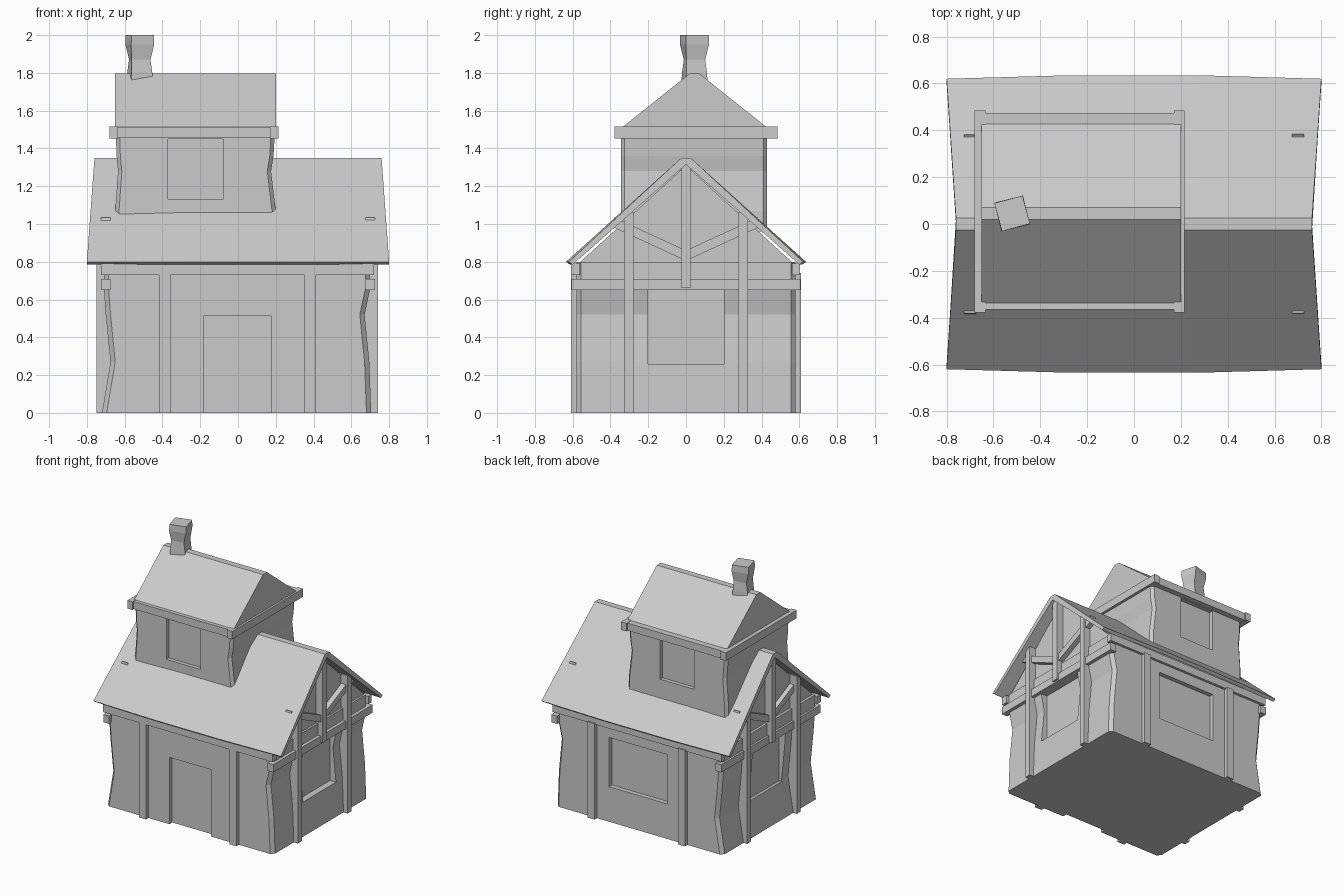
import bpy, bmesh, math
from mathutils import Vector

if "Cube" in bpy.data.objects:
    bpy.data.objects.remove(bpy.data.objects["Cube"])


def finish(name, bm):
    bmesh.ops.recalc_face_normals(bm, faces=bm.faces)
    me = bpy.data.meshes.new(name)
    bm.to_mesh(me)
    bm.free()
    ob = bpy.data.objects.new(name, me)
    bpy.context.collection.objects.link(ob)
    return ob


def loft(name, rings):
    """Closed solid through rings of equal point count."""
    bm = bmesh.new()
    vs = [[bm.verts.new(p) for p in r] for r in rings]
    n = len(vs[0])
    for a, b in zip(vs, vs[1:]):
        for i in range(n):
            j = (i + 1) % n
            bm.faces.new((a[i], a[j], b[j], b[i]))
    bm.faces.new(vs[0][::-1])
    bm.faces.new(vs[-1])
    return finish(name, bm)


def box(name, x0, x1, y0, y1, z0, z1):
    return loft(name, [[(x0, y0, z), (x1, y0, z), (x1, y1, z), (x0, y1, z)]
                       for z in (z0, z1)])


def chamfered(x0, x1, y0, y1, z, c):
    return [(x0 + c, y0, z), (x1 - c, y0, z), (x1, y0 + c, z), (x1, y1 - c, z),
            (x1 - c, y1, z), (x0 + c, y1, z), (x0, y1 - c, z), (x0, y0 + c, z)]


def prism_x(name, profile, x0, x1):
    return loft(name, [[(x, y, z) for y, z in profile] for x in (x0, x1)])


def carve(ob, boxes):
    for b in boxes:
        cutter = box("cutter", *b)
        cutter.hide_render = True
        m = ob.modifiers.new("recess", 'BOOLEAN')
        m.operation, m.solver, m.object = 'DIFFERENCE', 'EXACT', cutter
        bpy.context.view_layer.objects.active = ob
        bpy.ops.object.modifier_apply(modifier=m.name)
        bpy.data.objects.remove(cutter)


# Lower walls: crooked, chamfered corners, with door and window recesses
levels = [(0, -.72, .705), (.27, -.675, .695), (.52, -.70, .67), (.66, -.71, .70), (.80, -.71, .70)]
walls = loft("lower_walls", [chamfered(a, b, -.58, .58, z, .025) for z, a, b in levels])
carve(walls, [(-.18, .175, -.7, -.545, -.1, .515),
              (-.25, .25, .545, .7, .27, .65),
              (.645, .9, -.2, .2, .26, .65),
              (-.9, -.655, -.2, .2, .26, .65)])

# Gable infill under the roof
prism_x("gable_infill", [(-.57, .79), (.57, .79), (0, 1.31)], -.69, .685)

# Front and back timber
for side, s in (("front", -1), ("back", 1)):
    ya, yb = sorted((s * .56, s * .61))
    for i, x in enumerate((-.388, .383)):
        box(f"{side}_post_{i}", x - .03, x + .03, ya, yb, 0, .74)
    box(f"{side}_eave_beam", -.725, .72, ya, yb - .01 if s > 0 else yb, .73, .79)

# Gable timber: beam, posts, king post and V braces
for side, s in (("right", 1), ("left", -1)):
    xo = .74 if s > 0 else .75
    xa, xb = sorted((s * .65, s * xo))
    ba, bb = sorted((s * .675, s * .725))
    box(f"{side}_gable_beam", ba, bb, -.605, .605, .65, .71)
    box(f"{side}_king_post", xa, xb, -.025, .025, .66, 1.325)
    for t in (-1, 1):
        box(f"{side}_gable_post", xa, xb, t * .303 - .024, t * .303 + .024, 0, 1.06)
        prism_x(f"{side}_brace", [(0, .805), (t * .39, .985), (t * .38, 1.035), (0, .86)], ba, bb)

# Main roof: thin bent slab, flared at the eaves
rings = []
for x, eave in ((-.8, .62), (-.27, .635), (.27, .635), (.8, .62)):
    top = x * .95
    rings.append([(x, -eave, .80), (top, -.025, 1.35), (top, .025, 1.35), (x, eave, .80),
                  (x, eave - .02, .785), (top, 0, 1.315), (x, -eave + .02, .785)])
loft("main_roof", rings)

# Upper storey walls with pinched sides and two window recesses
levels = [(.96, 0), (1.07, 0), (1.17, .012), (1.28, .025), (1.36, .012), (1.48, .005)]
upper = loft("upper_walls", [chamfered(-.65 + d * .6, .20 - d, -.345, .43, z, .02)
                             for z, d in levels])
carve(upper, [(-.37, -.08, -.5, -.315, 1.13, 1.45),
              (-.37, -.08, .40, .6, 1.13, 1.45)])

# Beam ring below the upper roof
for n, x in (("left", -.68), ("right", .17)):
    box(f"upper_{n}_beam", x, x + .045, -.378, .485, 1.453, 1.515)
for n, y in (("front", -.365), ("back", .42)):
    box(f"upper_{n}_beam", -.67, .205, y, y + .053, 1.455, 1.513)

# Upper roof
prism_x("upper_roof", [(-.34, 1.51), (.43, 1.51), (.07, 1.797), (.02, 1.797)], -.65, .20)

# Chimney: twisted, waisted stack
rings = []
for z, r, ang in ((1.75, .058, 12), (1.80, .056, 12), (1.87, .05, 8), (1.95, .063, 14), (2.0, .062, 15)):
    rings.append([(-.52 + r * math.sqrt(2) * math.cos(math.radians(ang + 45 + 90 * k)),
                   .045 + r * math.sqrt(2) * math.sin(math.radians(ang + 45 + 90 * k)), z)
                  for k in range(4)])
loft("chimney", rings)
